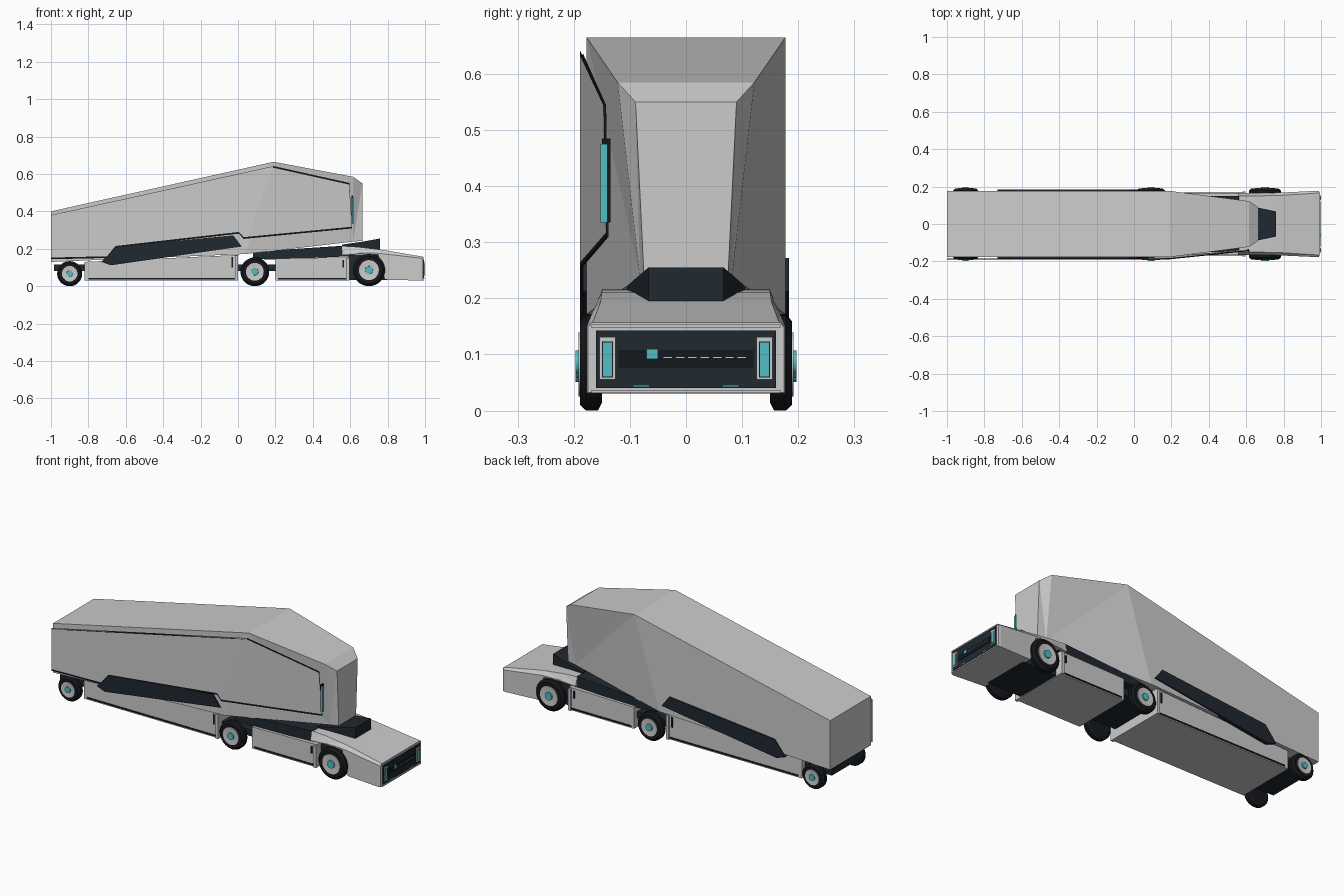
import bpy, bmesh
from math import sin, cos, pi

if "Cube" in bpy.data.objects:
    bpy.data.objects.remove(bpy.data.objects["Cube"])


def material(name, rgb):
    m = bpy.data.materials.new(name)
    m.diffuse_color = (*rgb, 1)
    m.use_nodes = True
    m.node_tree.nodes["Principled BSDF"].inputs["Base Color"].default_value = m.diffuse_color
    return m


DARK = material("dark", (0.014, 0.021, 0.03))
BLACK = material("black", (0.007, 0.009, 0.012))
CYAN = material("cyan", (0.08, 0.52, 0.56))


def finish(name, bm, mat=None):
    bmesh.ops.recalc_face_normals(bm, faces=bm.faces)
    me = bpy.data.meshes.new(name)
    bm.to_mesh(me)
    bm.free()
    ob = bpy.data.objects.new(name, me)
    bpy.context.collection.objects.link(ob)
    if mat:
        me.materials.append(mat)
    return ob


def skin(name, rings, mat=None):
    """Closed rings joined by quads, capped at both ends."""
    bm = bmesh.new()
    rows = [[bm.verts.new(p) for p in r] for r in rings]
    n = len(rows[0])
    for a, b in zip(rows, rows[1:]):
        for i in range(n):
            j = (i + 1) % n
            bm.faces.new((a[i], a[j], b[j], b[i]))
    caps = [bm.faces.new(rows[0]), bm.faces.new(rows[-1])]
    sides = [f for f in bm.faces if f not in caps]
    if n < 12:
        bmesh.ops.triangulate(bm, faces=sides, quad_method='SHORT_EDGE')
        bmesh.ops.dissolve_limit(bm, angle_limit=0.005, verts=bm.verts, edges=bm.edges)
    return finish(name, bm, mat)


def loft(name, halves, mat=None):
    """Half sections on +y, mirrored to full rings."""
    return skin(name, [h + [(x, -y, z) for x, y, z in reversed(h)] for h in halves], mat)


def prism(name, pts, y0, y1, mat=None):
    return skin(name, [[(x, y, z) for x, z in pts] for y in (y0, y1)], mat)


def box(name, x, y, z, mat=None):
    return prism(name, [(x[0], z[0]), (x[1], z[0]), (x[1], z[1]), (x[0], z[1])], *y, mat)


def turned(name, cx, cz, s, profile, mat=None, n=32):
    """Disc around the y axis from (radius, y) pairs."""
    rings = [[(cx + r * cos(2 * pi * i / n), s * y, cz + r * sin(2 * pi * i / n))
              for i in range(n)] for r, y in profile]
    return skin(name, rings, mat)


# Trailer body with tapered nose
loft("trailer_body", [
    [(-1, .177, .40), (-1, .177, .13)],
    [(.19, .177, .665), (.04, .177, .172)],
    [(.615, .122, .585), (.615, .082, .238)],
    [(.665, .09, .55), (.665, .075, .243)]])

# Folded side panel with dark border, on the front side only
bm = bmesh.new()
Y = -.189
rear = [(-1, .153), (-.70, .16), (-.655, .215), (.005, .29), (.03, .262),
        (.05, .264), (.19, .642), (-1, .38)]
v = [bm.verts.new((x, Y, z)) for x, z in rear]
nose = [bm.verts.new((.61, -.142, .318)), bm.verts.new((.595, -.147, .552))]
bm.faces.new(v)
bm.faces.new((v[5], nose[0], nose[1], v[6]))
border = bmesh.ops.inset_region(bm, faces=bm.faces[:], thickness=.011,
                                use_even_offset=True, use_boundary=True)["faces"]
for f in border:
    f.material_index = 1
panel = finish("side_panel", bm)
panel.data.materials.append(None)
panel.data.materials.append(BLACK)
mod = panel.modifiers.new("thickness", 'SOLIDIFY')
mod.thickness = .009
mod.offset = -1 if panel.data.polygons[0].normal.y < 0 else 1

# Light strip beside the panel nose
box("side_light_base", (.607, .616), (-.15, -.135), (.335, .485), BLACK)
box("side_light", (.612, .62), (-.152, -.14), (.335, .475), CYAN)

# Lower boxes and frame
prism("trailer_skirt_box", [(-.82, .03), (0, .03), (0, .167), (-.82, .13)], -.165, .165)
prism("tractor_skirt_box", [(.2, .03), (.595, .03), (.595, .155), (.2, .148)], -.165, .165)
box("rear_frame", (-.985, .2), (-.14, .14), (.08, .115), DARK)
prism("coupling_deck", [(.08, .145), (.2, .143), (.6, .16), (.56, .216), (.08, .185)],
      -.15, .15, DARK)
box("axle_floor", (.59, .80), (-.13, .13), (.033, .17), DARK)

for s in (-1, 1):
    side = "right" if s < 0 else "left"
    # Dark flank fairing
    prism(f"flank_fairing_{side}", [(-.73, .13), (-.68, .112), (.02, .212), (-.025, .272),
                                    (-.665, .21)], s * .165, s * .184, DARK)
    # Skirt seams and end plates
    for x0, x1, zt in ((-.80, -.01, .155), (.215, .585, .14)):
        box(f"skirt_seam_{side}", (x0, x1), (s * .16, s * .168), (.036, .044), BLACK)
        box(f"skirt_slot_{side}", (x1 - .025, x1 - .017), (s * .16, s * .169), (.1, zt), BLACK)
        box(f"skirt_end_{side}", (x1 - .005, x1 + .01), (s * .15, s * .174), (.03, zt + .01))
    # Wheels
    for pos, x, r in (("rear", -.90, .067), ("middle", .09, .077), ("front", .70, .086)):
        turned(f"{pos}_tyre_{side}", x, r, s, [(r * .8, .15), (r, .157), (r, .178),
                                              (r * .85, .189), (r * .6, .189)], BLACK)
        turned(f"{pos}_rim_{side}", x, r, s, [(r * .64, .17), (r * .62, .192), (r * .3, .19)])
        turned(f"{pos}_hub_{side}", x, r, s, [(r * .26, .18), (r * .24, .197)], CYAN)

# Cab with open wheel arches
loft("cab", [
    [(x, wt, zt), (x, wm, zm), (x, wm, zb)] for x, wt, zt, wm, zm, zb in (
        (.555, .15, .215, .165, .175, .165),
        (.64, .15, .21, .166, .178, .172),
        (.75, .152, .197, .167, .176, .168),
        (.785, .153, .192, .168, .172, .035),
        (.975, .165, .16, .177, .15, .03),
        (.99, .168, .157, .175, .148, .032))])

# Windscreen wedge
loft("windscreen", [
    [(.555, .105, .222), (.555, .105, .205)],
    [(.66, .088, .237), (.66, .088, .19)],
    [(.76, .067, .255), (.76, .067, .18)]], DARK)

# Nose panel, trims and lamps
box("nose_panel", (.97, .994), (-.16, .16), (.04, .143), DARK)
box("nose_recess", (.98, .996), (-.12, .12), (.076, .108), BLACK)
for z in (.034, .15):
    box("nose_trim", (.98, .995), (-.168, .168), (z - .003, z + .003))
box("nose_indicator", (.98, .999), (-.07, -.05), (.092, .11), CYAN)
for i in range(7):
    y = -.04 + i * .022
    box("nose_dash", (.98, .998), (y, y + .015), (.0935, .0955))
for c in (-.14, .14):
    box("lamp_frame", (.98, .997), (c - .014, c + .014), (.055, .131))
    box("lamp_bezel", (.98, .998), (c - .010, c + .010), (.059, .123), BLACK)
    box("lamp_lens", (.98, 1.0), (c - .008, c + .008), (.061, .121), CYAN)
    yc = c * .57
    box("lower_marker", (.98, .997), (yc - .015, yc + .015), (.042, .046), CYAN)
